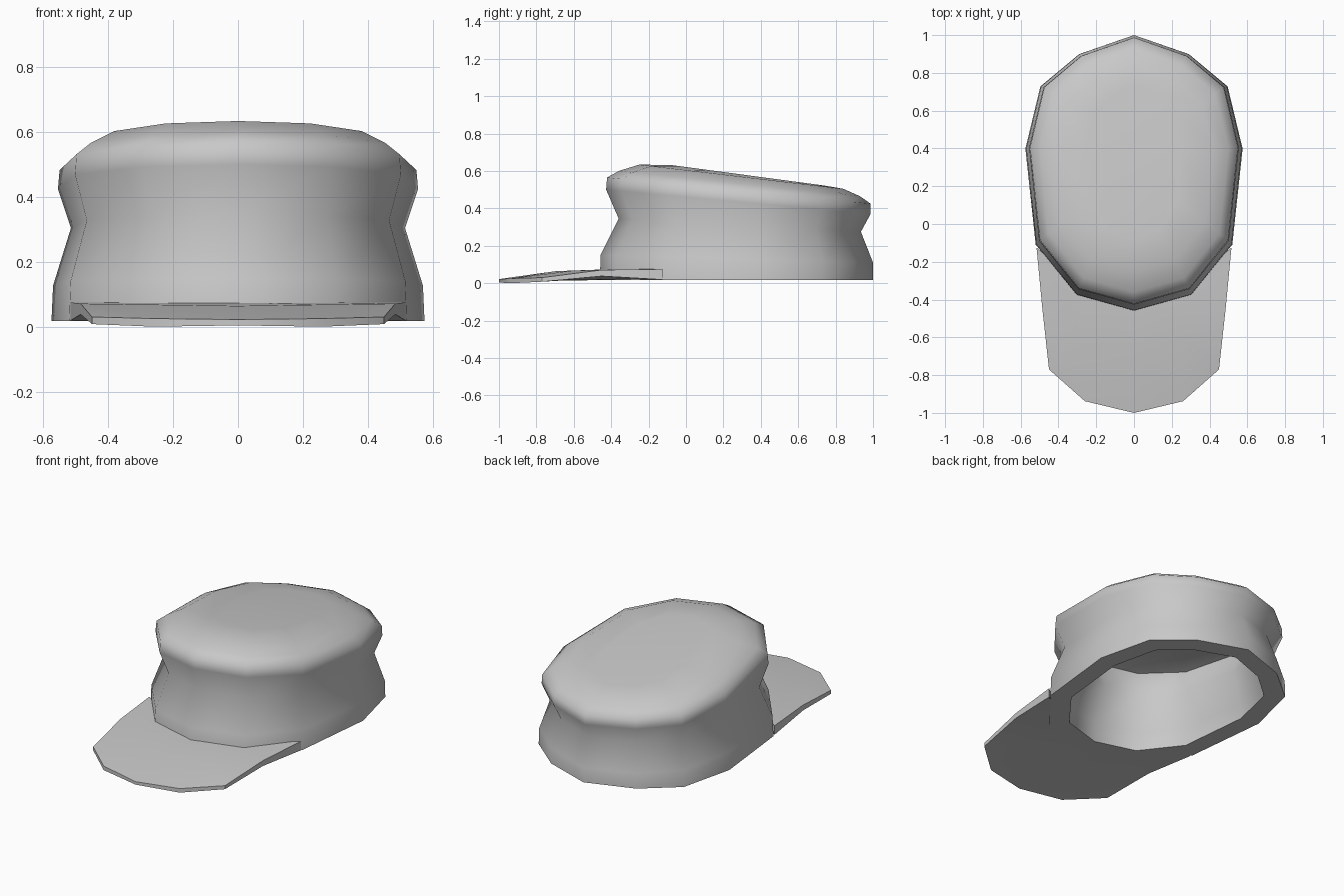
import bpy, bmesh, math

cube = bpy.data.objects.get("Cube")
if cube:
    bpy.data.objects.remove(cube, do_unlink=True)

# One plain grey cloth
cloth = bpy.data.materials.new("grey_cloth")
cloth.use_nodes = True
grey = (0.58, 0.58, 0.58, 1)
cloth.diffuse_color = grey
cloth.node_tree.nodes["Principled BSDF"].inputs["Base Color"].default_value = grey


def finish(name, bm, angle):
    """Turn a closed bmesh into a smooth object with sharp edges kept."""
    bmesh.ops.recalc_face_normals(bm, faces=bm.faces)
    mesh = bpy.data.meshes.new(name)
    bm.to_mesh(mesh)
    bm.free()
    mesh.materials.append(cloth)
    obj = bpy.data.objects.new(name, mesh)
    bpy.context.collection.objects.link(obj)
    bpy.ops.object.select_all(action='DESELECT')
    obj.select_set(True)
    bpy.context.view_layer.objects.active = obj
    bpy.ops.object.shade_smooth_by_angle(angle=math.radians(angle))
    return obj


# Twelve-sided egg outline: half width, then position from front to back
HALF = [(0, 0), (.53, .058), (.905, .24), (1, .588), (.862, .814), (.505, .931), (0, 1)]
OUTLINE = HALF + [(-u, v) for u, v in HALF[-2:0:-1]]


def ring(bm, width, front, back, z_front, z_back):
    return [bm.verts.new((u * width, front + v * (back - front),
                          z_front + v * (z_back - z_front))) for u, v in OUTLINE]


def bridge(bm, a, b):
    n = len(a)
    for i in range(n):
        j = (i + 1) % n
        bm.faces.new((a[i], a[j], b[j], b[i]))


# Crown: from the cavity ceiling down inside, round the rim, up to the top
CROWN = [
    # cavity
    (.25, -.07, .72, .525, .415),
    (.385, -.22, .81, .525, .40),
    (.445, -.315, .875, .51, .38),
    (.405, -.25, .825, .345, .275),
    (.46, -.343, .888, .135, .095),
    (.462, -.343, .888, .018, .018),
    # outside
    (.575, -.46, 1.0, .018, .018),
    (.57, -.457, 1.0, .15, .11),
    (.515, -.36, .935, .345, .275),
    (.555, -.427, .987, .50, .37),
    (.55, -.422, .987, .565, .425),
    (.50, -.36, .93, .60, .465),
    (.42, -.25, .84, .634, .505),
    (.25, -.08, .74, .632, .522),
]
bm = bmesh.new()
rings = [ring(bm, *row) for row in CROWN]
for a, b in zip(rings, rings[1:]):
    bridge(bm, a, b)
bm.faces.new(rings[0])
bm.faces.new(rings[-1])
finish("crown", bm, 75)

# Visor: rows from the crown to the tip, each from centre line to side edge
# as x, y, top height, bottom height
VISOR = [
    [(0, -.40, .075, .019), (.28, -.32, .075, .019), (.516, -.125, .075, .019)],
    [(0, -.70, .064, .013), (.27, -.60, .068, .018), (.485, -.45, .071, .038)],
    [(0, -1.0, .022, .004), (.26, -.938, .025, 0), (.45, -.77, .03, .008)],
]
bm = bmesh.new()
top, bottom = [], []
for row in VISOR:
    full = [(-x, y, t, b) for x, y, t, b in row[:0:-1]] + row
    top.append([bm.verts.new((x, y, t)) for x, y, t, b in full])
    bottom.append([bm.verts.new((x, y, b)) for x, y, t, b in full])
for grid in (top, bottom):
    for a, b in zip(grid, grid[1:]):
        for i in range(len(a) - 1):
            bm.faces.new((a[i], a[i + 1], b[i + 1], b[i]))


def border(grid):
    return (grid[0] + [r[-1] for r in grid[1:]] + grid[-1][-2::-1]
            + [r[0] for r in grid[-2:0:-1]])


bridge(bm, border(top), border(bottom))
finish("visor", bm, 30)
